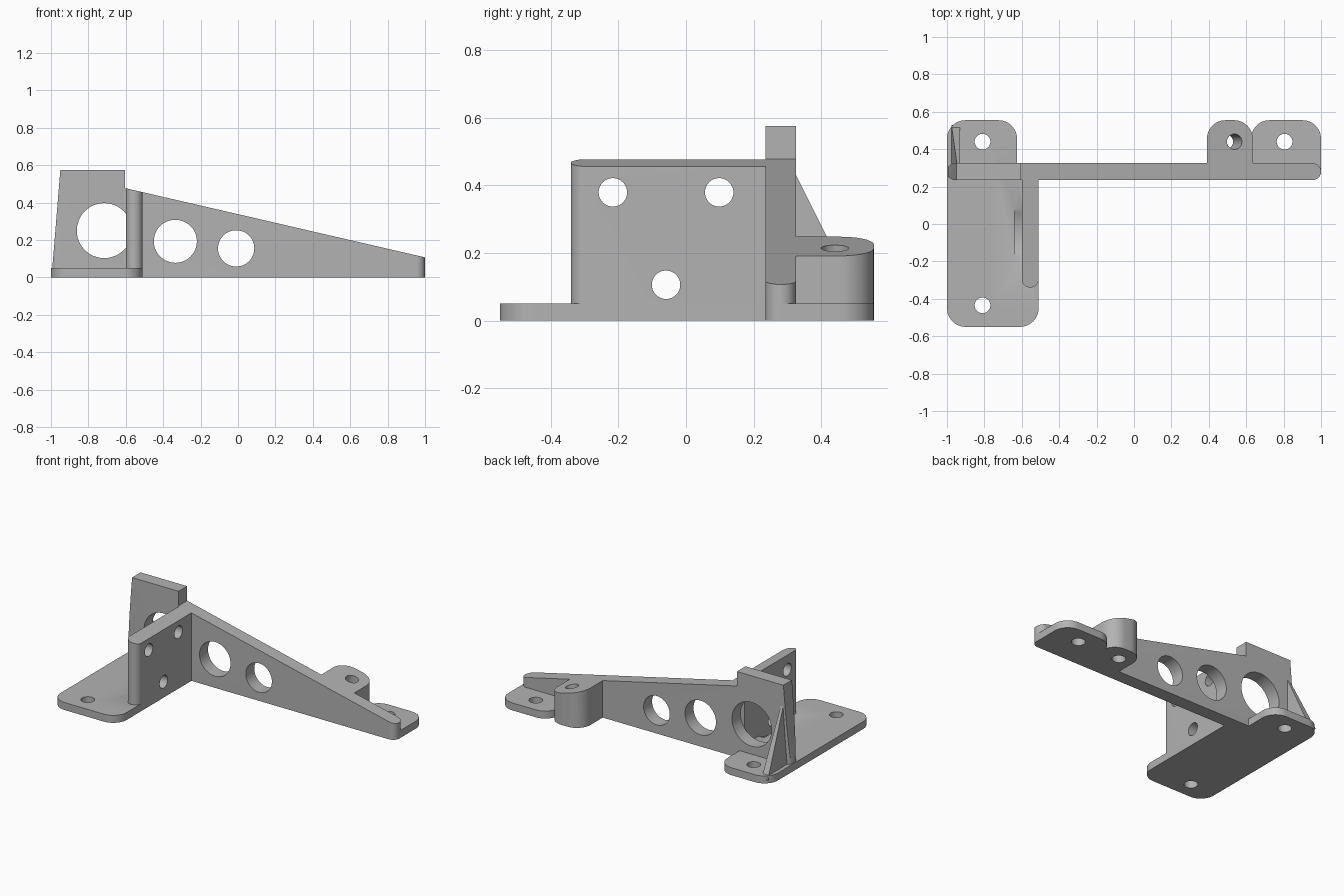
import bpy, bmesh, math
from mathutils import Vector, Matrix

if "Cube" in bpy.data.objects:
    bpy.data.objects.remove(bpy.data.objects["Cube"], do_unlink=True)

grey = bpy.data.materials.new("plain_grey")
grey.use_nodes = True
grey.diffuse_color = (0.45, 0.45, 0.45, 1)
grey.node_tree.nodes["Principled BSDF"].inputs["Base Color"].default_value = (0.45, 0.45, 0.45, 1)

THICK = 0.05            # base flange thickness
WALL = (0.235, 0.325)   # long wall, front and back y
SLOPE = 0.231           # fall of the rail top per unit x


def rail(x):
    return 0.107 + SLOPE * (1 - x)


def prism(name, points, start, end):
    """Extrude a closed outline of 3D points, moved from start to end."""
    bm = bmesh.new()
    base = [bm.verts.new(Vector(p) + Vector(start)) for p in points]
    face = bm.faces.new(base)
    new = bmesh.ops.extrude_face_region(bm, geom=[face])["geom"]
    bmesh.ops.translate(bm, vec=Vector(end) - Vector(start),
                        verts=[g for g in new if isinstance(g, bmesh.types.BMVert)])
    bmesh.ops.recalc_face_normals(bm, faces=bm.faces)
    mesh = bpy.data.meshes.new(name)
    bm.to_mesh(mesh)
    bm.free()
    obj = bpy.data.objects.new(name, mesh)
    bpy.context.collection.objects.link(obj)
    mesh.materials.append(grey)
    return obj


def rounded(corners, steps=12):
    """Right-angled plan outline; each corner is (x, y, radius)."""
    out = []
    for i, (x, y, r) in enumerate(corners):
        p = Vector((x, y, 0))
        if r == 0:
            out.append(p)
            continue
        a = (Vector((*corners[i - 1][:2], 0)) - p).normalized()
        b = (Vector((*corners[(i + 1) % len(corners)][:2], 0)) - p).normalized()
        for k in range(steps + 1):
            t = k / steps * math.pi / 2
            out.append(p + r * (a * (1 - math.sin(t)) + b * (1 - math.cos(t))))
    return out


def plan(name, corners, height):
    return prism(name, rounded(corners), (0, 0, 0), (0, 0, height))


def boolean(obj, cutter, operation="DIFFERENCE"):
    mod = obj.modifiers.new("cut", "BOOLEAN")
    mod.operation, mod.object, mod.solver = operation, cutter, "EXACT"
    graph = bpy.context.evaluated_depsgraph_get()
    mesh = bpy.data.meshes.new_from_object(obj.evaluated_get(graph))
    obj.modifiers.clear()
    obj.data = mesh
    bpy.data.objects.remove(cutter, do_unlink=True)


def drill(obj, centre, direction, radius, length):
    """Cut a round hole centred on a point, along a direction."""
    d = Vector(direction).normalized()
    turn = d.to_track_quat("Z", "Y").to_matrix()
    ring = [turn @ Vector((radius * math.cos(a), radius * math.sin(a), 0))
            for a in (math.tau * k / 48 for k in range(48))]
    c = Vector(centre)
    boolean(obj, prism("drill", ring, c - d * length / 2, c + d * length / 2))


def trim(obj, profile):
    """Keep what lies within an x-z profile."""
    boolean(obj, prism("trim", [(x, 0, z) for x, z in profile], (0, -1, 0), (0, 1, 0)), "INTERSECT")


# Left-hand base flange with its rear tab, screw holes and shallow round relief
base = plan("base_flange", [(-1, -0.55, 0.1), (-0.51, -0.55, 0.1), (-0.51, 0.28, 0),
                            (-0.625, 0.28, 0), (-0.625, 0.555, 0.1), (-1, 0.555, 0.1)], THICK)
for y in (-0.435, 0.44):
    drill(base, (-0.81, y, 0), (0, 0, 1), 0.042, 1)
drill(base, (-0.62, -0.045, 0.288), (1, 0, 0), 0.273, 0.04)

# Small flange at the far end
tab = plan("end_flange", [(0.625, 0.28, 0), (1, 0.28, 0), (1, 0.555, 0.1), (0.625, 0.555, 0.1)], THICK)
drill(tab, (0.805, 0.44, 0), (0, 0, 1), 0.042, 1)

# Long tapered wall with a raised upright and lightening holes
front, back = WALL
wall = plan("long_wall", [(-1, front, 0.0449), (1, front, 0.0449),
                          (1, back, 0.0449), (-1, back, 0.0449)], 0.7)
trim(wall, [(-1.005, -0.1), (1.1, -0.1), (1.1, rail(1.1)), (-0.605, rail(-0.605)),
            (-0.605, 0.575), (-0.95, 0.575)])
for x, z, r in ((-0.715, 0.25, 0.147), (-0.335, 0.193, 0.115), (-0.01, 0.155, 0.097)):
    drill(wall, (x, 0.28, z), (0, 1, 0), r, 0.3)

# Cross plate with three mounting holes
plate = plan("mounting_plate", [(-0.6, -0.34, 0.0449), (-0.51, -0.34, 0.0449),
                                (-0.51, front, 0), (-0.6, front, 0)], 0.7)
slope_profile = [(-1.1, -0.1), (1.1, -0.1), (1.1, rail(1.1)), (-1.1, rail(-1.1))]
trim(plate, slope_profile)
for y, z in ((-0.216, 0.379), (0.098, 0.379), (-0.059, 0.106)):
    drill(plate, (-0.555, y, z), (1, 0, 0), 0.042, 0.3)

# Slant-topped boss, drilled square to its top
boss = plan("slanted_boss", [(0.39, 0.28, 0), (0.635, 0.28, 0),
                             (0.635, 0.555, 0.1), (0.39, 0.555, 0.1)], 0.6)
trim(boss, slope_profile)
drill(boss, (0.537, 0.44, rail(0.537)), (SLOPE, 0, 1), 0.041, 1.5)

# Triangular gusset behind the upright, its outer side leaning inwards
gusset = prism("gusset", [(0, 0.3, 0.02), (0, 0.53, 0.02), (0, back, 0.43), (0, 0.3, 0.43)],
               (-1.05, 0, 0), (-0.93, 0, 0))
trim(gusset, [(-0.978, 0), (-0.9, 0), (-0.9, 0.6), (-0.935, 0.6)])

# Smooth the curved sides, keep the edges crisp
for obj in (base, tab, wall, plate, boss, gusset):
    bpy.ops.object.select_all(action="DESELECT")
    obj.select_set(True)
    bpy.context.view_layer.objects.active = obj
    bpy.ops.object.shade_smooth_by_angle(angle=math.radians(30))
